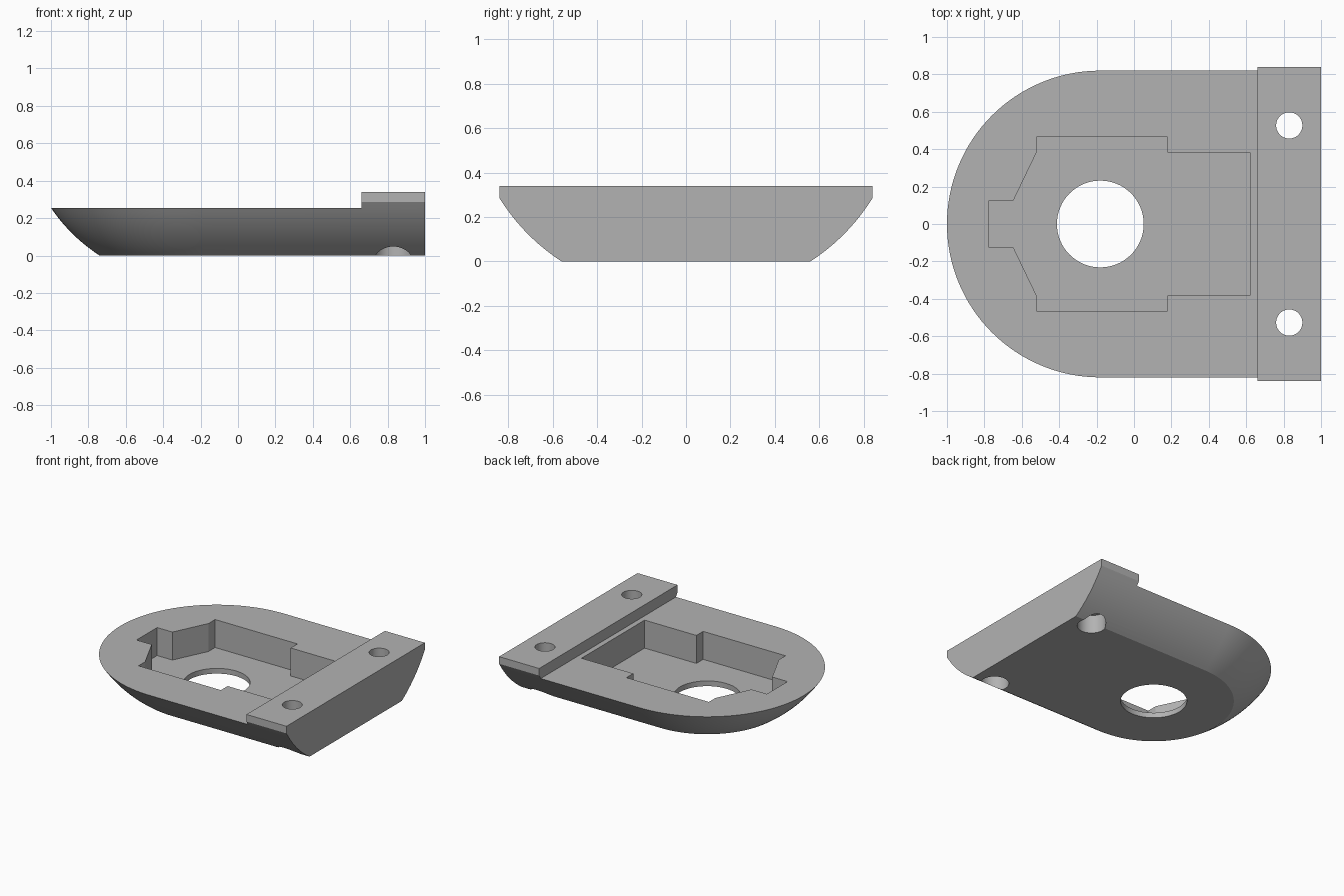
import bpy, bmesh, math

cube = bpy.data.objects.get("Cube")
if cube:
    bpy.data.objects.remove(cube)

# Material
grey = bpy.data.materials.new("plain_grey")
grey.use_nodes = True
colour = (0.45, 0.45, 0.45, 1)
grey.diffuse_color = colour
grey.node_tree.nodes["Principled BSDF"].inputs["Base Color"].default_value = colour

ARC_X, END_X, TOP, FLOOR = -0.18, 1.0, 0.255, 0.04


def loft(name, rings):
    """Closed solid through a list of equal-length rings of points."""
    bm = bmesh.new()
    loops = [[bm.verts.new(p) for p in ring] for ring in rings]
    for a, b in zip(loops, loops[1:]):
        for i in range(len(a)):
            j = (i + 1) % len(a)
            bm.faces.new((a[i], a[j], b[j], b[i]))
    bm.faces.new(loops[0][::-1])
    bm.faces.new(loops[-1])
    bmesh.ops.recalc_face_normals(bm, faces=bm.faces)
    mesh = bpy.data.meshes.new(name)
    bm.to_mesh(mesh)
    bm.free()
    mesh.materials.append(grey)
    obj = bpy.data.objects.new(name, mesh)
    bpy.context.collection.objects.link(obj)
    return obj


def prism(name, outline, z0, z1):
    return loft(name, [[(x, y, z) for x, y in outline] for z in (z0, z1)])


def cylinder(name, x, y, r, z0, z1, n=64):
    angles = [math.tau * i / n for i in range(n)]
    return prism(name, [(x + r * math.cos(a), y + r * math.sin(a)) for a in angles], z0, z1)


def combine(target, tool, operation):
    mod = target.modifiers.new(tool.name, 'BOOLEAN')
    mod.operation, mod.solver, mod.object = operation, 'EXACT', tool
    bpy.context.view_layer.objects.active = target
    bpy.ops.object.modifier_apply(modifier=mod.name)
    bpy.data.objects.remove(tool)


def body_ring(r, z, n=64):
    arc = [math.pi / 2 + math.pi * i / n for i in range(n + 1)]
    ring = [(ARC_X + r * math.cos(a), r * math.sin(a), z) for a in arc]
    return ring + [(END_X, -r, z), (END_X, r, z)]


# Rounded body with a gently bulging flank
rings = []
for i in range(13):
    t = i / 12
    bulge = 0.013 * 4 * t * (1 - t)
    rings.append(body_ring(0.56 + 0.26 * t + bulge, TOP * t - bulge))
body = loft("base_plate", rings)

# Raised cross bar at the square end
half = [(0.74, 0.2), (0.82, TOP), (0.84, 0.285), (0.84, 0.34)]
section = half + [(-y, z) for y, z in reversed(half)]
bar = loft("cross_bar", [[(x, y, z) for y, z in section] for x in (0.66, END_X)])
combine(body, bar, 'UNION')

# Stepped pocket
side = [(-0.775, 0.125), (-0.645, 0.125), (-0.52, 0.385), (-0.52, 0.465),
        (0.18, 0.465), (0.18, 0.383), (0.62, 0.383)]
outline = side + [(x, -y) for x, y in reversed(side)]
combine(body, prism("pocket_cutter", outline, FLOOR, 0.5), 'DIFFERENCE')

# Centre opening and the two counterbored screw holes
combine(body, cylinder("centre_cutter", ARC_X, 0, 0.232, -0.1, 0.2), 'DIFFERENCE')
for y in (-0.527, 0.527):
    combine(body, cylinder("screw_cutter", 0.83, y, 0.07, -0.1, 0.5), 'DIFFERENCE')
    combine(body, cylinder("counterbore_cutter", 0.83, y, 0.1, -0.1, 0.14), 'DIFFERENCE')

# Smooth flanks, crisp edges
bpy.ops.object.select_all(action='DESELECT')
body.select_set(True)
bpy.context.view_layer.objects.active = body
bpy.ops.object.shade_smooth_by_angle(angle=math.radians(20))
